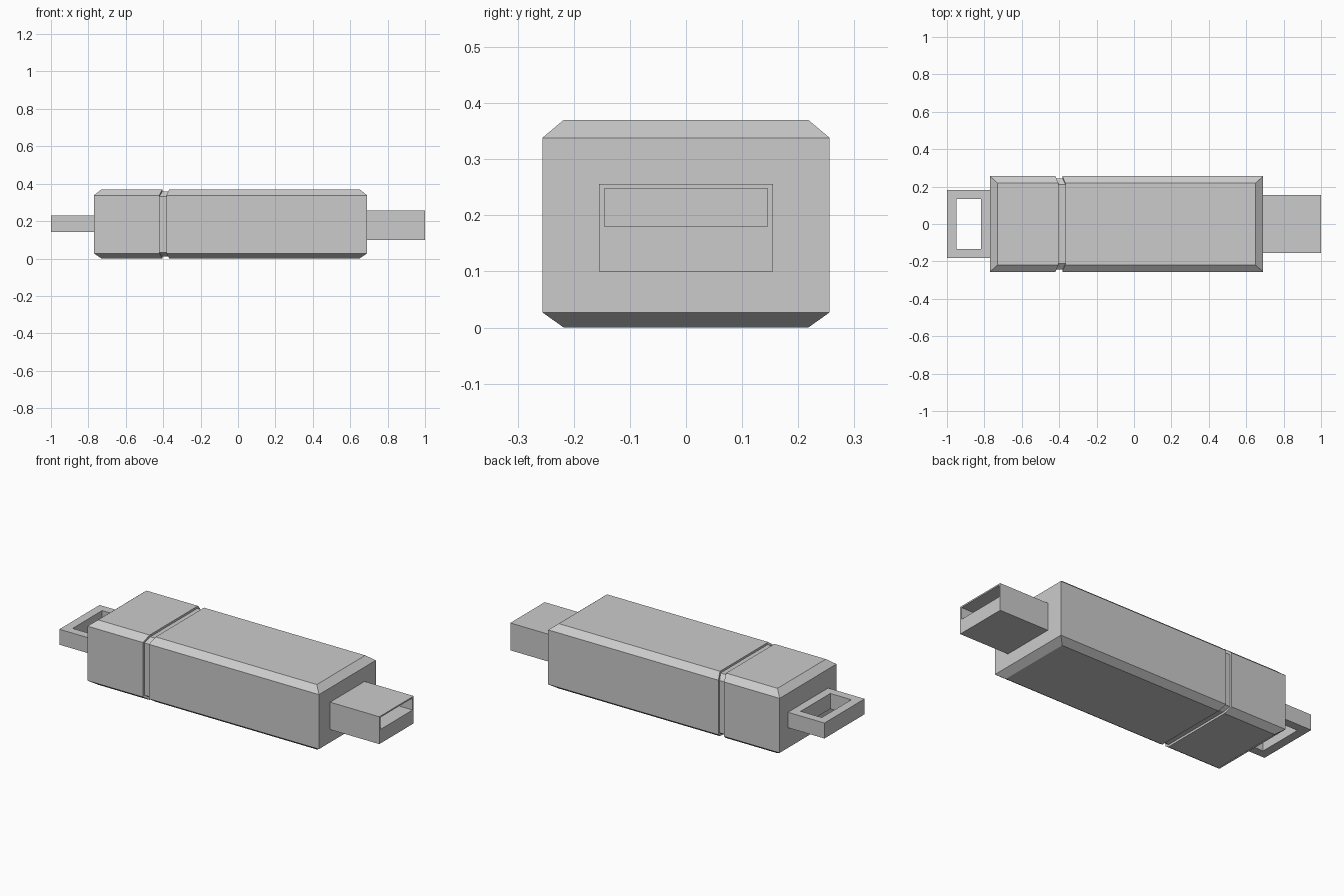
import bpy, bmesh

if "Cube" in bpy.data.objects:
    bpy.data.objects.remove(bpy.data.objects["Cube"])


def loft(name, rings, closed=False, caps=()):
    """Skin a list of point rings; caps lists index tuples used on both end rings."""
    bm = bmesh.new()
    vr = [[bm.verts.new(p) for p in ring] for ring in rings]
    n = len(vr[0])
    pairs = list(zip(vr, vr[1:])) + ([(vr[-1], vr[0])] if closed else [])
    for a, b in pairs:
        for i in range(n):
            j = (i + 1) % n
            bm.faces.new((a[i], a[j], b[j], b[i]))
    for ring in (vr[0], vr[-1]):
        for cap in caps:
            bm.faces.new([ring[i] for i in cap])
    bmesh.ops.recalc_face_normals(bm, faces=bm.faces[:])
    mesh = bpy.data.meshes.new(name)
    bm.to_mesh(mesh)
    bm.free()
    obj = bpy.data.objects.new(name, mesh)
    bpy.context.collection.objects.link(obj)
    return obj


def section(x_side, x_flat, d=0.0):
    """Chamfered body section, shrunk by d; flats and sides may sit at different x."""
    s, t, top, hi, lo, bot = 0.256 - d, 0.218 - d * 0.5, 0.37 - d, 0.338 - d * 0.5, 0.027 + d * 0.5, d
    return [(x_side, s, lo), (x_side, s, hi), (x_flat, t, top), (x_flat, -t, top),
            (x_side, -s, hi), (x_side, -s, lo), (x_flat, -t, bot), (x_flat, t, bot)]


def rect_yz(x, y, z0, z1):
    return [(x, -y, z0), (x, y, z0), (x, y, z1), (x, -y, z1)]


def rect_xy(x0, x1, y, z):
    return [(x0, -y, z), (x1, -y, z), (x1, y, z), (x0, y, z)]


# Housing with the seam groove between cap and body
loft("housing", [
    section(-0.77, -0.73),
    section(-0.42, -0.405),
    section(-0.42, -0.405, 0.012),
    section(-0.383, -0.367, 0.012),
    section(-0.383, -0.367),
    section(0.69, 0.65),
], caps=[(0, 1, 4, 5), (1, 2, 3, 4), (5, 6, 7, 0)])

# Hollow connector plug, solid in its lower half
loft("connector_plug", [
    rect_yz(0.68, 0.155, 0.10, 0.256),
    rect_yz(1.0, 0.155, 0.10, 0.256),
    rect_yz(1.0, 0.145, 0.18, 0.248),
    rect_yz(0.71, 0.145, 0.18, 0.248),
], caps=[(0, 1, 2, 3)])

# Keyring loop
loft("keyring_loop", [
    rect_xy(-1.0, -0.76, 0.181, 0.142),
    rect_xy(-1.0, -0.76, 0.181, 0.23),
    rect_xy(-0.95, -0.817, 0.133, 0.23),
    rect_xy(-0.95, -0.817, 0.133, 0.142),
], closed=True)
